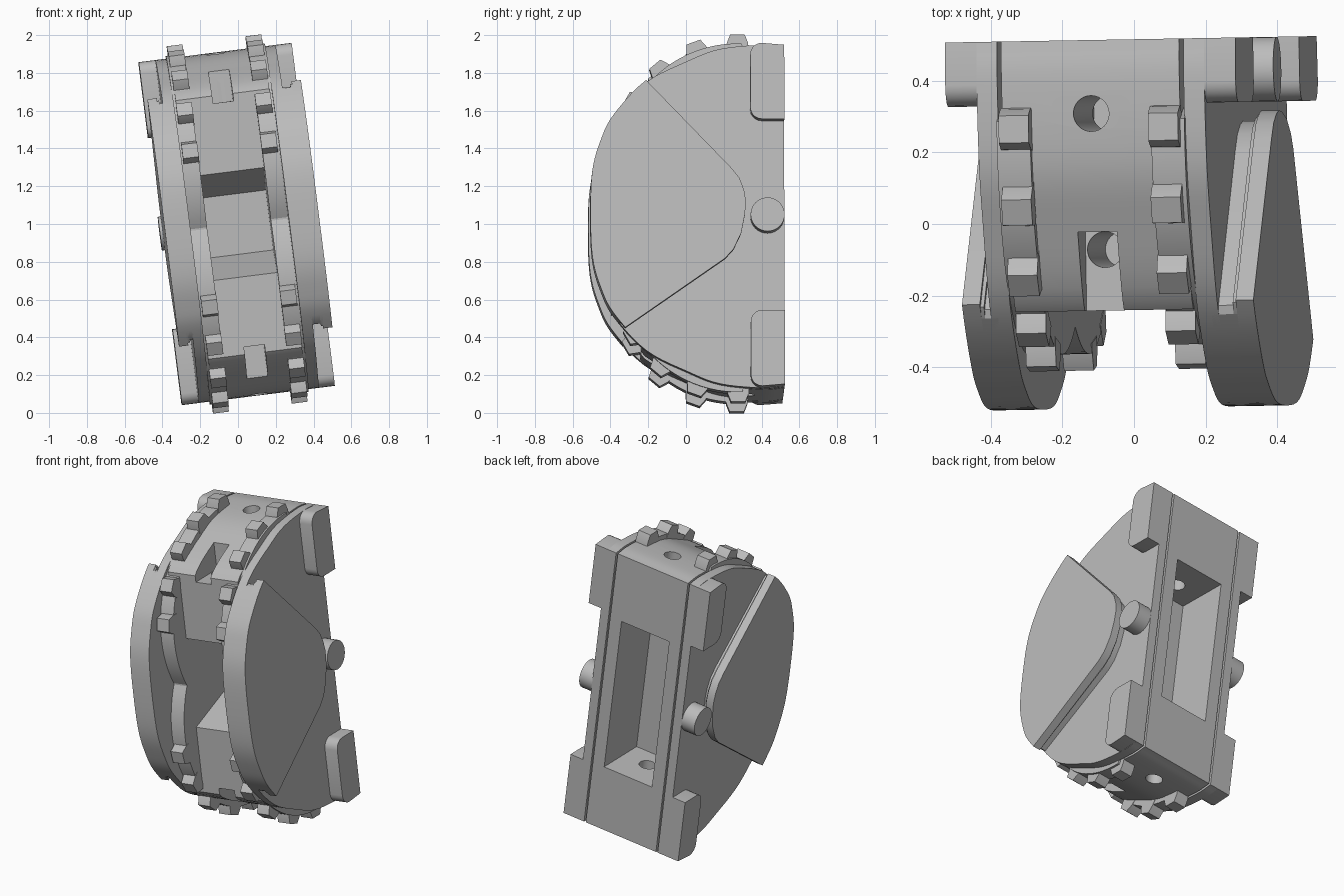
import bpy
import bmesh
from math import cos, sin, radians, pi
from mathutils import Matrix, Vector

old = bpy.data.objects.get("Cube")
if old:
    bpy.data.objects.remove(old, do_unlink=True)

grey = bpy.data.materials.new("plain grey")
grey.use_nodes = True
grey.diffuse_color = (0.5, 0.5, 0.5, 1)
grey.node_tree.nodes["Principled BSDF"].inputs["Base Color"].default_value = (0.5, 0.5, 0.5, 1)

# The whole mechanism leans sideways and is turned very slightly
POSE = (Matrix.Translation((0, 0, 1)) @ Matrix.Rotation(radians(1), 4, "Z")
        @ Matrix.Rotation(radians(-7.2), 4, "Y"))


def finish(name, bm):
    bmesh.ops.recalc_face_normals(bm, faces=bm.faces)
    bm.transform(POSE)
    mesh = bpy.data.meshes.new(name)
    bm.to_mesh(mesh)
    bm.free()
    mesh.materials.append(grey)
    obj = bpy.data.objects.new(name, mesh)
    bpy.context.collection.objects.link(obj)
    return obj


def add_prism(bm, profile, x0, x1):
    """Extrude a (y, z) outline along x."""
    face = bm.faces.new([bm.verts.new((x0, y, z)) for y, z in profile])
    new = bmesh.ops.extrude_face_region(bm, geom=[face])["geom"]
    verts = [g for g in new if isinstance(g, bmesh.types.BMVert)]
    bmesh.ops.translate(bm, verts=verts, vec=(x1 - x0, 0, 0))


def prism(name, profile, x0, x1):
    bm = bmesh.new()
    add_prism(bm, profile, x0, x1)
    return finish(name, bm)


def cylinder(name, centre, radius, length, axis, segments=32):
    bm = bmesh.new()
    turn = Matrix.Rotation(pi / 2, 4, "Y") if axis == "X" else Matrix()
    bmesh.ops.create_cone(bm, cap_ends=True, segments=segments, radius1=radius, radius2=radius,
                          depth=length, matrix=Matrix.Translation(centre) @ turn)
    return finish(name, bm)


def rect(y0, y1, z0, z1):
    return [(y0, z0), (y1, z0), (y1, z1), (y0, z1)]


def cut(obj, cutter):
    mod = obj.modifiers.new("cut", "BOOLEAN")
    mod.operation = "DIFFERENCE"
    mod.solver = "EXACT"
    mod.object = cutter
    bpy.context.view_layer.objects.active = obj
    bpy.ops.object.modifier_apply(modifier=mod.name)
    bpy.data.objects.remove(cutter, do_unlink=True)


def smooth_path(points, steps=5):
    """Catmull-Rom curve through the points."""
    p = [Vector(q) for q in points]
    p = [2 * p[0] - p[1]] + p + [2 * p[-1] - p[-2]]
    out = []
    for a, b, c, d in zip(p, p[1:], p[2:], p[3:]):
        for i in range(steps):
            t = i / steps
            out.append(0.5 * (2 * b + (c - a) * t + (2 * a - 5 * b + 4 * c - d) * t * t
                              + (3 * b - a - 3 * c + d) * t ** 3))
    out.append(p[-2])
    return [tuple(v) for v in out]


def mirrored(half):
    """Complete an upper half outline with its lower reflection."""
    return half + [(y, -z) for y, z in reversed(half)]


# Outlines
rim = [(.515, .905), (.40, .915), (.175, .893), (0, .827), (-.217, .715),
       (-.39, .53), (-.46, .39), (-.503, .23), (-.513, 0)]
side_outline = smooth_path(rim + [(y, -z) for y, z in rim[-2::-1]])
core_top = [q for q in side_outline if q[1] > 0 and q[0] > -.235]
core_outline = mirrored(core_top + [(-.24, .69), (-.24, .28), (.1, .16)])

# Central body with rear pocket, front slots and pin holes
core = prism("central_body", core_outline, -.25, .25)
cut(core, prism("pocket_cutter", rect(.175, .6, -.5, .48), -.17, .17))
for s in (1, -1):
    cut(core, prism("slot_cutter", rect(-.3, -.02, *sorted((s * .65, s))), -.055, .055))
    cut(core, cylinder("pin_hole_cutter", (0, .31, s * .7), .05, .6, "Z"))
    cut(core, cylinder("slot_hole_cutter", (0, -.07, s * .5), .05, .5, "Z"))

# Covers: front rim of the side plate closed by a rounded wedge at the back
wedge = [(.2, -.235), (.245, -.185), (.285, -.1), (.305, 0), (.31, .07),
         (.3, .13), (.275, .195), (.23, .25)]
front_arc = [q for q in side_outline if q[0] < -.2 and -.63 < q[1] < .715]


def cover_outline(inset):
    """Cover shape with its wedge edge drawn in by the inset."""
    low, high = front_arc[-1], front_arc[0]
    ends = [(low[0] - inset / 2, low[1] + inset), (high[0] - inset / 2, high[1] - inset)]
    return ends[1:] + front_arc[1:-1] + ends[:1] + [(y - inset, z) for y, z in wedge]


# Toothed ring outline: two overlapping wheels
GEAR_Y, GEAR_Z = .27, .3


def on_gear(angle, radius, side=0):
    c, n = cos(radians(angle)), sin(radians(angle))
    return GEAR_Y + radius * c - side * n, GEAR_Z + radius * n + side * c


ring_half = [(.5, .8), (.33, .8)] + [on_gear(a, .63) for a in range(88, 209, 4)]
ring_outline = mirrored(ring_half)


def tab_outline():
    """Rear tab with its two front corners rounded."""
    pts = [(.515, .905), (.515, .51)]
    for cz, start in ((.57, 270), (.855, 180)):
        for i in range(6):
            a = radians(start - i * 18)
            pts.append((.395 + .06 * cos(a), cz + .06 * sin(a)))
    return pts


for s, side, face in ((1, "left", .422), (-1, "right", .397)):
    prism(side + "_side_plate", side_outline, s * .262, s * .32)

    # Cover with a finger groove running around its wedge edge
    for label, inset, x0, x1 in (("groove_floor", .028, .3, face - .05),
                                 ("groove_step", .014, face - .06, face - .045),
                                 ("cover", 0, face - .05, face)):
        prism(f"{side}_{label}", cover_outline(inset), s * x0, s * x1)
    cylinder(side + "_pivot_peg", (s * .35, .425, 0), .09, .12, "X")

    # Ring with five tapered teeth at each end
    bm = bmesh.new()
    add_prism(bm, ring_outline, s * .17, s * .264)
    for k in (1, -1):
        for i in range(5):
            a = 90 + i * 20
            tooth = [on_gear(a, .60, -.06), on_gear(a, .635, -.056), on_gear(a, .68, -.038),
                     on_gear(a, .68, .038), on_gear(a, .635, .056), on_gear(a, .60, .06)]
            add_prism(bm, [(y, k * z) for y, z in tooth], s * .168, s * .252)
    finish(side + "_toothed_ring", bm)

    for k, level in ((1, "upper"), (-1, "lower")):
        prism(f"{side}_{level}_rear_tab", [(y, k * z) for y, z in tab_outline()], s * .3, s * .408)

# Smooth the curved walls, keep hard edges
bpy.ops.object.select_all(action="DESELECT")
for obj in bpy.context.collection.objects:
    if obj.type == "MESH" and grey.name in obj.data.materials:
        obj.select_set(True)
        bpy.context.view_layer.objects.active = obj
bpy.ops.object.shade_smooth_by_angle(angle=radians(25))
